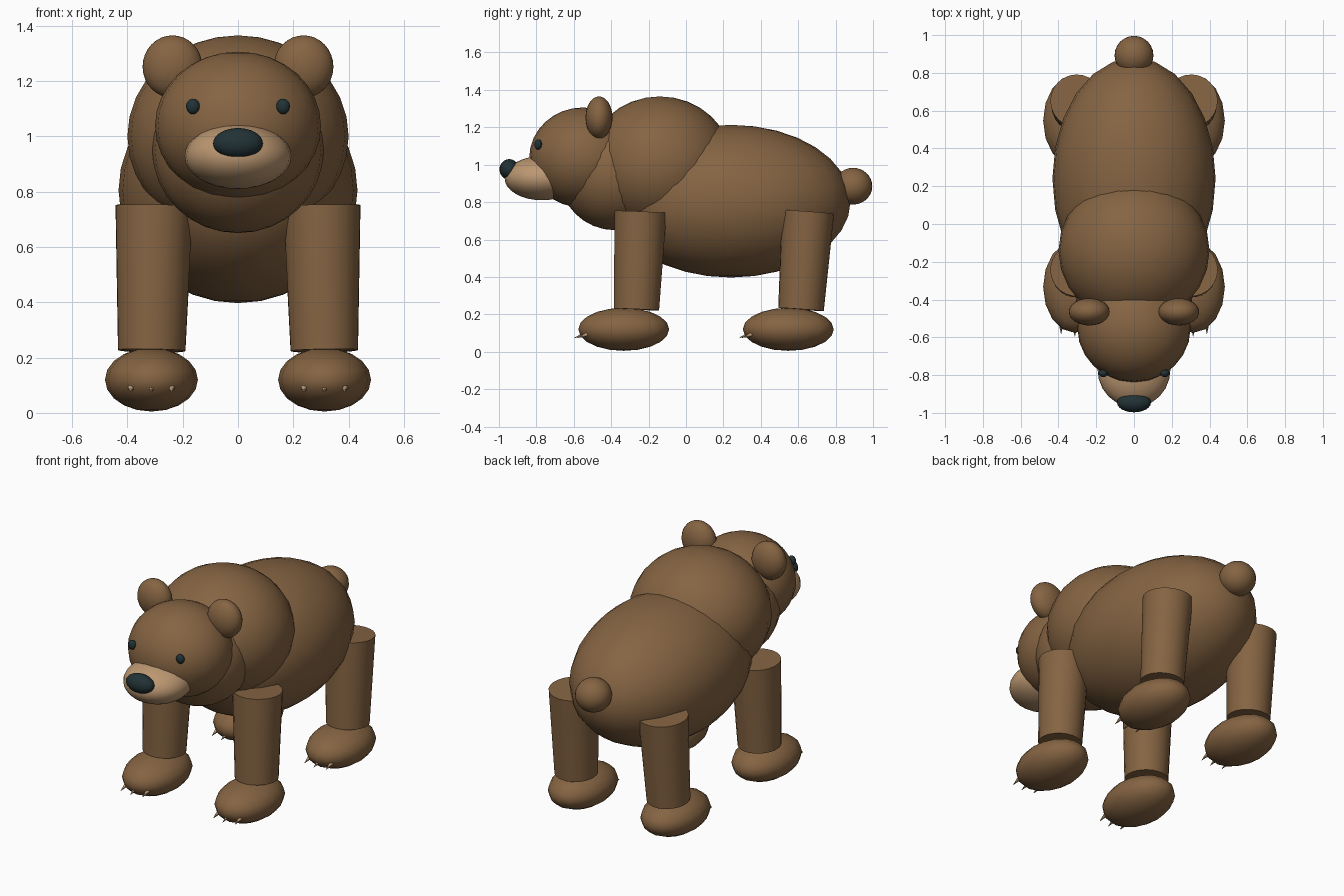
import bpy
import bmesh
from mathutils import Vector

cube = bpy.data.objects.get("Cube")
if cube:
    bpy.data.objects.remove(cube, do_unlink=True)


def material(name, rgb):
    m = bpy.data.materials.new(name)
    m.use_nodes = True
    colour = (*rgb, 1)
    m.diffuse_color = colour
    m.node_tree.nodes["Principled BSDF"].inputs["Base Color"].default_value = colour
    return m


FUR = material("brown fur", (0.235, 0.127, 0.055))
MUZZLE = material("tan muzzle", (0.50, 0.31, 0.165))
DARK = material("dark teal black", (0.016, 0.032, 0.036))
CLAW = material("tan claw", (0.50, 0.33, 0.19))


def finish(name, bm, mat):
    mesh = bpy.data.meshes.new(name)
    bm.to_mesh(mesh)
    bm.free()
    mesh.materials.append(mat)
    obj = bpy.data.objects.new(name, mesh)
    bpy.context.collection.objects.link(obj)
    bpy.context.view_layer.objects.active = obj
    bpy.ops.object.select_all(action="DESELECT")
    obj.select_set(True)
    bpy.ops.object.shade_smooth_by_angle(angle=0.9)
    return obj


def ellipsoid(name, centre, radii, mat=FUR, segments=24, rings=16):
    bm = bmesh.new()
    bmesh.ops.create_uvsphere(bm, u_segments=segments, v_segments=rings, radius=1)
    bmesh.ops.scale(bm, vec=radii, verts=bm.verts)
    obj = finish(name, bm, mat)
    obj.location = centre
    return obj


def cone(name, start, end, r_start, r_end, mat=FUR, segments=24):
    start, end = Vector(start), Vector(end)
    axis = end - start
    bm = bmesh.new()
    bmesh.ops.create_cone(bm, cap_ends=True, segments=segments,
                          radius1=r_start, radius2=r_end, depth=axis.length)
    obj = finish(name, bm, mat)
    obj.location = (start + end) / 2
    obj.rotation_euler = axis.to_track_quat("Z", "Y").to_euler()
    return obj


# Torso, head and tail
ellipsoid("body", (0, 0.24, 0.805), (0.432, 0.64, 0.408))
ellipsoid("shoulder_hump", (0, -0.14, 1.0), (0.40, 0.39, 0.365))
ellipsoid("neck", (0, -0.38, 0.95), (0.31, 0.30, 0.30))
ellipsoid("head", (0, -0.55, 1.038), (0.30, 0.288, 0.268))
ellipsoid("muzzle", (0, -0.77, 0.928), (0.193, 0.20, 0.118), MUZZLE)
ellipsoid("nose", (0, -0.945, 0.975), (0.09, 0.052, 0.055), DARK)
ellipsoid("tail", (0, 0.893, 0.885), (0.103, 0.103, 0.098))

for side, s in (("left", 1), ("right", -1)):
    # Eyes and ears
    ellipsoid(side + "_eye", (s * 0.163, -0.79, 1.108), (0.025, 0.02, 0.028), DARK, 16, 10)
    ellipsoid(side + "_ear", (s * 0.237, -0.465, 1.252), (0.108, 0.072, 0.113))
    ellipsoid(side + "_inner_ear", (s * 0.237, -0.507, 1.252), (0.066, 0.03, 0.07))

    # Legs lean slightly forward towards the paws
    for end, top_y, low_y, paw_y in (("front", -0.243, -0.265, -0.333),
                                     ("hind", 0.652, 0.615, 0.547)):
        name = f"{side}_{end}"
        cone(name + "_leg", (s * 0.312, low_y, 0.226), (s * 0.303, top_y, 0.748), 0.122, 0.14)
        ellipsoid(name + "_paw", (s * 0.313, paw_y, 0.12), (0.168, 0.243, 0.115),
                  FUR, 16, 10)
        # Three claws on each paw
        for i in (-1, 0, 1):
            x = s * 0.313 + i * 0.073
            tip_y = paw_y - 0.262 + abs(i) * 0.014
            cone(f"{name}_claw_{i + 2}", (x, tip_y + 0.07, 0.098), (x, tip_y, 0.075),
                 0.016, 0.001, CLAW, 8)
